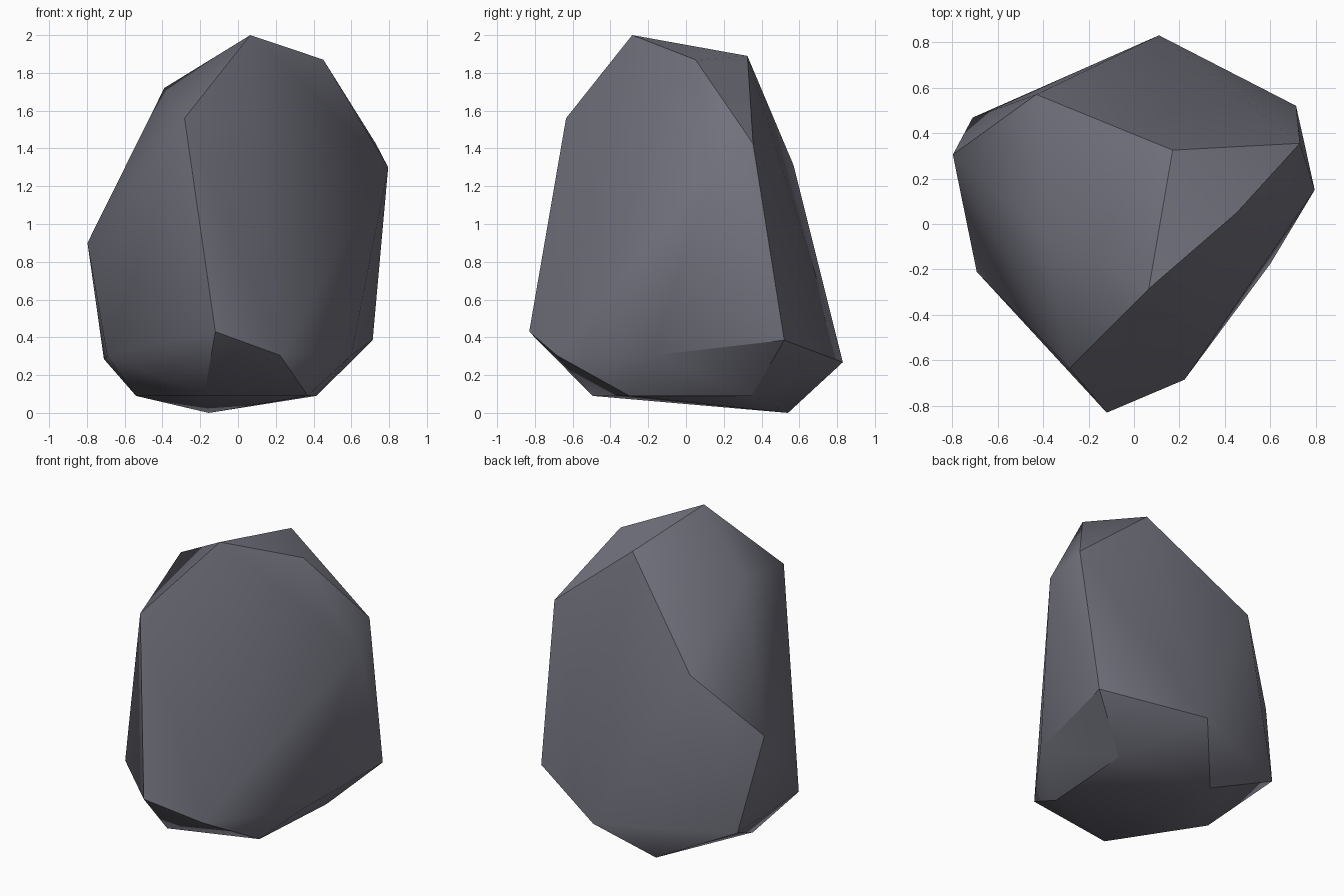
import bpy, bmesh, math
from mathutils import Vector

if "Cube" in bpy.data.objects:
    bpy.data.objects.remove(bpy.data.objects["Cube"])

# Corner points of the faceted boulder, from the crown down to the base
B, G = (0.452, 0.05, 1.87), (0.795, 0.15, 1.30)
corners = [
    # crown
    (0.065, -0.285, 2.0), B, (0.17, 0.325, 1.89), (-0.39, -0.05, 1.72),
    # shoulders
    (-0.283, -0.635, 1.56), (0.73, 0.355, 1.425), G,
    (-0.43, 0.57, 1.31), (-0.797, 0.305, 0.90),
    # lower belt
    (-0.12, -0.83, 0.43), (0.713, 0.52, 0.385), (0.11, 0.83, 0.268), (0.222, -0.685, 0.305),
    (0.60, -0.175, 0.305), (-0.71, 0.468, 0.285), (-0.692, -0.21, 0.30),
    # base
    (0.37, -0.30, 0.09), (0.415, 0.35, 0.09), (-0.155, 0.54, 0.0),
    (-0.54, 0.06, 0.09), (-0.18, -0.495, 0.09),
]

# Wrap the corners in a convex hull and merge nearly flat triangles
bm = bmesh.new()
for c in corners:
    bm.verts.new(c)
bmesh.ops.convex_hull(bm, input=bm.verts)
bmesh.ops.dissolve_limit(bm, angle_limit=math.radians(3), verts=bm.verts, edges=bm.edges)
bmesh.ops.recalc_face_normals(bm, faces=bm.faces)
mesh = bpy.data.meshes.new("boulder")
bm.to_mesh(mesh)
bm.free()

# Single slate grey stone colour
stone = bpy.data.materials.new("slate grey stone")
stone.diffuse_color = (0.17, 0.17, 0.21, 1)
stone.use_nodes = True
stone.node_tree.nodes["Principled BSDF"].inputs["Base Color"].default_value = stone.diffuse_color
mesh.materials.append(stone)

boulder = bpy.data.objects.new("boulder", mesh)
bpy.context.collection.objects.link(boulder)

# Smooth the shallow edges, keep the strong ones crisp
bpy.context.view_layer.objects.active = boulder
boulder.select_set(True)
bpy.ops.object.shade_smooth_by_angle(angle=math.radians(35))

# The right shoulder is rounded over: soften the ridge between its two corners
for e in mesh.edges:
    ends = [mesh.vertices[i].co for i in e.vertices]
    if all(min((p - Vector(q)).length for q in (B, G)) < 1e-3 for p in ends):
        e.use_edge_sharp = False
